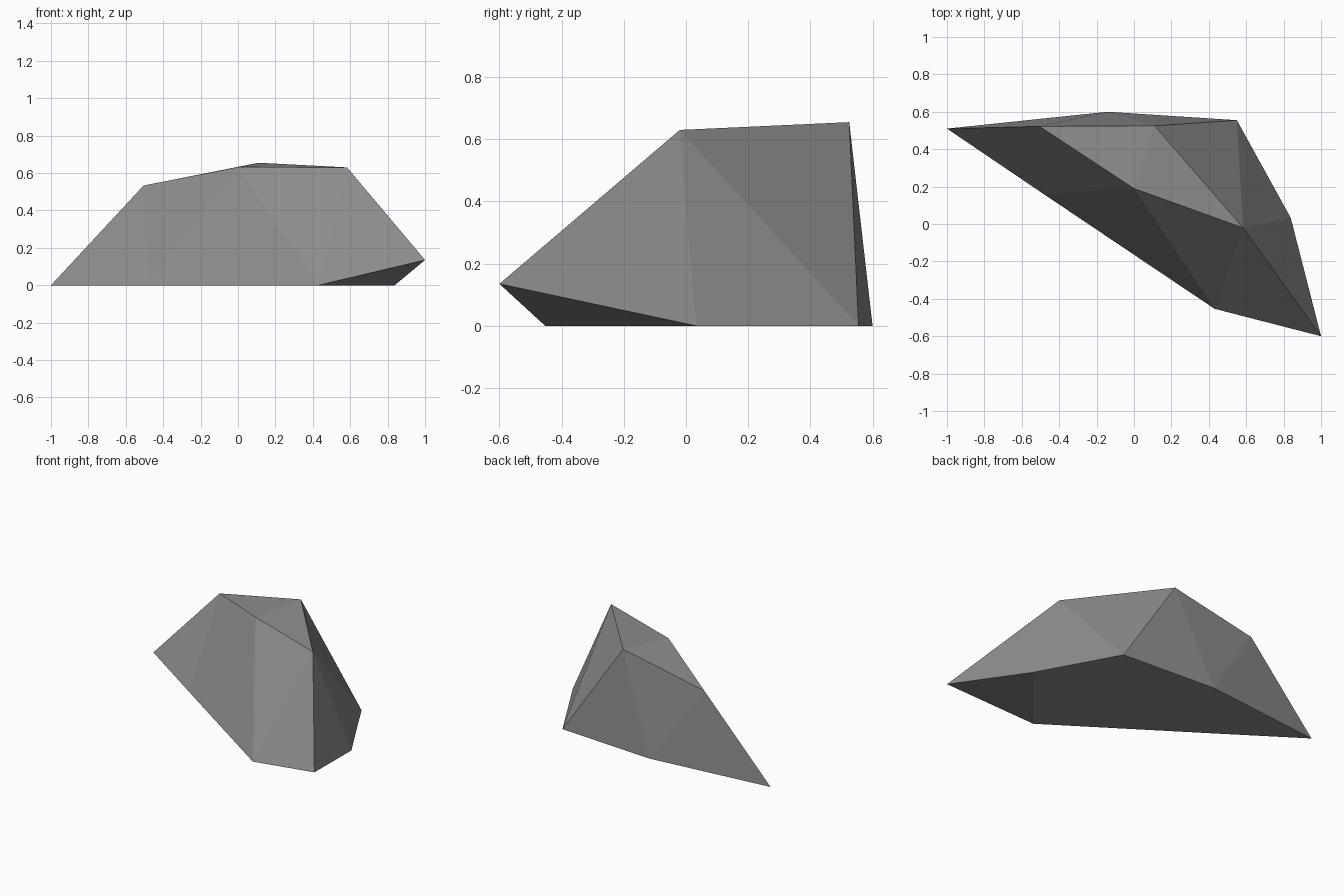
import bpy
import bmesh

if "Cube" in bpy.data.objects:
    bpy.data.objects.remove(bpy.data.objects["Cube"])

# Corner points of the faceted rock
points = {
    # ground outline
    "A": (-1.0, 0.51, 0), "K": (-0.48, 0.158, 0), "F": (0.43, -0.453, 0),
    "D": (0.838, 0.033, 0), "C": (0.55, 0.555, 0), "B": (-0.14, 0.6, 0),
    # raised tip at the front right
    "E": (1.0, -0.6, 0.135),
    # crown
    "J": (-0.505, 0.522, 0.533), "H": (0.0, 0.19, 0.632),
    "G": (0.583, -0.02, 0.63), "I": (0.11, 0.525, 0.655),
}

# Facets, named by their corners
front = "AKJ KHJ KFH FGH FEG"
right = "EDG DCG GCI"
back = "CBI BJI BAJ"
top = "JHI HGI"
underside = "FKABCD FDE"

bm = bmesh.new()
verts = {name: bm.verts.new(co) for name, co in points.items()}
for facet in " ".join((front, right, back, top, underside)).split():
    bm.faces.new([verts[c] for c in facet])
bmesh.ops.recalc_face_normals(bm, faces=bm.faces[:])

mesh = bpy.data.meshes.new("rock")
bm.to_mesh(mesh)
bm.free()

# Single grey stone colour, flat facets
stone = bpy.data.materials.new("stone grey")
stone.diffuse_color = (0.27, 0.27, 0.275, 1)
stone.use_nodes = True
stone.node_tree.nodes["Principled BSDF"].inputs["Base Color"].default_value = stone.diffuse_color
mesh.materials.append(stone)

rock = bpy.data.objects.new("rock", mesh)
bpy.context.collection.objects.link(rock)
